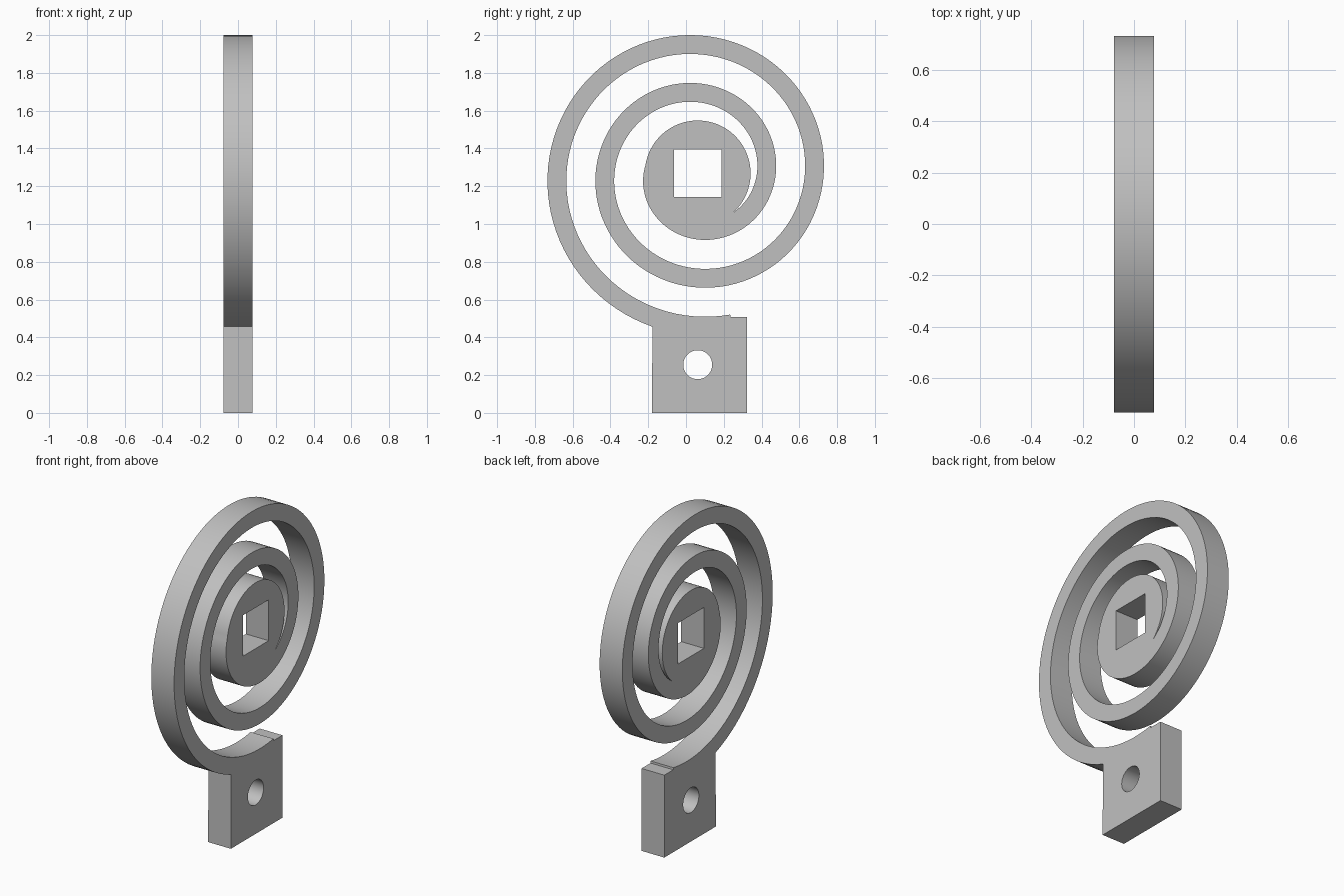
import bpy
import bmesh
from math import sin, cos, tau
from mathutils import Matrix

if "Cube" in bpy.data.objects:
    bpy.data.objects.remove(bpy.data.objects["Cube"])

CY, CZ = 0.062, 1.268        # spiral centre
R_OUT, PITCH, BAND = 0.858, 0.254, 0.1
CORE = 0.28
HALF_THICK = 0.0775


def polar(radius, turns, cy=CY, cz=CZ):
    # turns run clockwise from straight down
    return (cy - radius * sin(turns * tau), cz - radius * cos(turns * tau))


def arc(radius_at, start, end, steps):
    values = [start + (end - start) * i / steps for i in range(steps + 1)]
    return [polar(radius_at(t), t) for t in values]


def outer(t):
    return R_OUT - PITCH * t


def inner(t):
    return outer(t) - BAND


# Turns at which the spiral edges meet the core
t_outer = (R_OUT - CORE) / PITCH
t_slit = (R_OUT - BAND - CORE) / PITCH

# Outline: bracket, inner edge inward, core, outer edge back out
outline = [(-0.18, 0), (0.322, 0), (0.322, 0.508), (0.235, 0.508)]
outline += arc(inner, -0.036, t_slit, 190)
outline += arc(lambda t: CORE, t_slit + 1, t_outer, 60)[1:]
outline += arc(outer, t_outer, 0.0457, 220)[1:]

# Openings: square drive hole and round mounting hole
h = 0.126
square = [(CY + a * h, CZ + b * h) for a, b in ((-1, -1), (1, -1), (1, 1), (-1, 1))]
mount = [polar(0.0765, i / 64, CY, 0.255) for i in range(64)]

curve = bpy.data.curves.new("spiral_spring", "CURVE")
curve.dimensions = "2D"
curve.fill_mode = "BOTH"
curve.extrude = HALF_THICK
for loop in (outline, square, mount):
    spline = curve.splines.new("POLY")
    spline.points.add(len(loop) - 1)
    for point, (u, v) in zip(spline.points, loop):
        point.co = (u, v, 0, 1)
    spline.use_cyclic_u = True

spring = bpy.data.objects.new("spiral_spring", curve)
bpy.context.collection.objects.link(spring)
bpy.ops.object.select_all(action="DESELECT")
spring.select_set(True)
bpy.context.view_layer.objects.active = spring
bpy.ops.object.convert(target="MESH")
spring = bpy.context.view_layer.objects.active

# Stand the plate upright, facing along x, and weld the caps to the rim
mesh = spring.data
mesh.transform(Matrix(((0, 0, 1, 0), (1, 0, 0, 0), (0, 1, 0, 0), (0, 0, 0, 1))))
bm = bmesh.new()
bm.from_mesh(mesh)
bmesh.ops.remove_doubles(bm, verts=bm.verts, dist=0.0001)
bmesh.ops.recalc_face_normals(bm, faces=bm.faces)
bm.to_mesh(mesh)
bm.free()

# Plain grey
grey = bpy.data.materials.new("plain_grey")
grey.use_nodes = True
color = (0.53, 0.53, 0.53, 1)
grey.diffuse_color = color
grey.node_tree.nodes["Principled BSDF"].inputs["Base Color"].default_value = color
mesh.materials.clear()
mesh.materials.append(grey)
bpy.ops.object.shade_smooth_by_angle()
